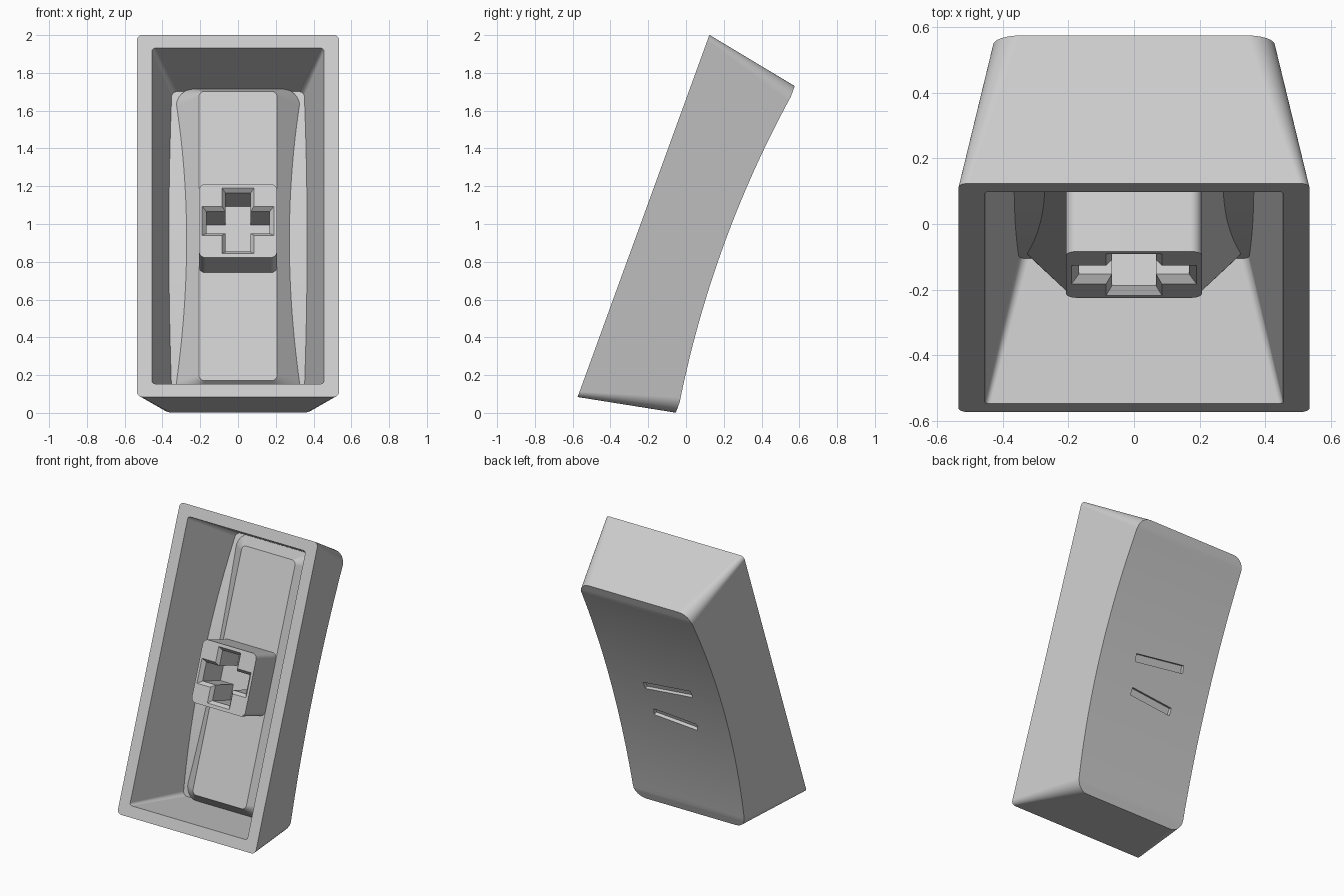
import bpy
import bmesh
from math import cos, sin, pi, radians
from mathutils import Matrix

cube = bpy.data.objects.get("Cube")
if cube:
    bpy.data.objects.remove(cube, do_unlink=True)

# Working frame: x across, u along the cap, depth measured back from the rim
PLACE = Matrix.Translation((0, -0.225, 1.0425)) @ Matrix.Rotation(radians(70), 4, "X")

grey = bpy.data.materials.new("light_grey_plastic")
GREY = (0.6, 0.6, 0.6, 1)
grey.diffuse_color = GREY
grey.use_nodes = True
grey.node_tree.nodes["Principled BSDF"].inputs["Base Color"].default_value = GREY


def rounded(hx, hu, r, depth, steps=8):
    """Rounded rectangle ring at a given depth."""
    ring = []
    for k, (sx, su) in enumerate([(1, 1), (-1, 1), (-1, -1), (1, -1)]):
        for i in range(steps + 1):
            a = (k + i / steps) * pi / 2
            ring.append((sx * (hx - r) + r * cos(a), su * (hu - r) + r * sin(a), -depth))
    return ring


def cross(long_x, long_u, arm_x, arm_u, depth):
    """Plus-shaped ring at a given depth."""
    quarter = [(long_x, arm_u), (arm_x, arm_u), (arm_x, long_u)]
    ring = quarter + [(-x, u) for x, u in reversed(quarter)]
    ring += [(-x, -u) for x, u in ring]
    return [(x, u, -depth) for x, u in ring]


def loft(name, rings):
    """Solid skinned through rings of equal point count."""
    bm = bmesh.new()
    loops = [[bm.verts.new(p) for p in ring] for ring in rings]
    n = len(loops[0])
    for a, b in zip(loops, loops[1:]):
        for i in range(n):
            j = (i + 1) % n
            bm.faces.new((a[i], a[j], b[j], b[i]))
    bm.faces.new(loops[0])
    bm.faces.new(loops[-1])
    bmesh.ops.recalc_face_normals(bm, faces=bm.faces)
    mesh = bpy.data.meshes.new(name)
    bm.to_mesh(mesh)
    bm.free()
    mesh.materials.append(grey)
    obj = bpy.data.objects.new(name, mesh)
    bpy.context.collection.objects.link(obj)
    obj.matrix_world = PLACE
    return obj


def dish(name, offset):
    """Long shallow scoop running across the cap, used as a cutter."""
    us = [-1.1 + 2.2 * i / 40 for i in range(41)]
    curve = [(u, 0.452 + 0.065 * (u / 0.86) ** 2 - offset) for u in us]
    curve += [(1.1, 0.9), (-1.1, 0.9)]
    return loft(name, [[(x, u, -d) for u, d in curve] for x in (-0.8, 0.8)])


def select(obj):
    bpy.ops.object.select_all(action="DESELECT")
    obj.select_set(True)
    bpy.context.view_layer.objects.active = obj


def cut(obj, cutter):
    cutter.hide_render = True
    mod = obj.modifiers.new("cut", "BOOLEAN")
    mod.operation = "DIFFERENCE"
    mod.solver = "EXACT"
    mod.object = cutter
    select(obj)
    bpy.ops.object.modifier_apply(modifier=mod.name)
    bpy.data.objects.remove(cutter, do_unlink=True)


def finish(obj):
    select(obj)
    bpy.ops.object.shade_smooth_by_angle(angle=radians(25))
    mod = obj.modifiers.new("even_shading", "WEIGHTED_NORMAL")
    mod.keep_sharp = True


# Tapered outer shell with a scooped back face
shell = loft("cap_shell", [rounded(0.535, 1.02, 0.03, 0),
                           rounded(0.43, 0.92, 0.085, 0.517)])
cut(shell, dish("dish_cutter", 0))

# Hollow inside, its floor following the scoop
hollow = loft("hollow_cutter", [rounded(0.467, 0.955, 0.015, -0.05),
                                rounded(0.348, 0.859, 0.03, 0.45)])
cut(hollow, dish("floor_cutter", 0.077))
cut(shell, hollow)

# Two slightly splayed slots in the back face
for u, half_length, tilt in [(0.085, 0.19, -7), (-0.17, 0.165, 5)]:
    slot = loft("slot_cutter", [rounded(half_length, 0.026, 0.004, d, 2) for d in (0.405, 0.6)])
    slot.matrix_world = (PLACE @ Matrix.Translation((-0.02, u, 0))
                         @ Matrix.Rotation(radians(tilt), 4, "Z"))
    bpy.context.view_layer.update()
    cut(shell, slot)
finish(shell)

# Raised flat bed with sloping sides on the inner floor
bed = loft("inner_bed", [rounded(0.207, 0.815, 0.03, 0.31),
                         rounded(0.327, 0.875, 0.1, 0.43)])
finish(bed)

# Mounting stem with a chamfered cross socket
stem = loft("mount_stem", [rounded(0.207, 0.207, 0.035, d) for d in (0.075, 0.33)])
socket = loft("socket_cutter", [cross(0.19, 0.185, 0.085, 0.082, 0.05),
                                cross(0.19, 0.185, 0.085, 0.082, 0.075),
                                cross(0.168, 0.165, 0.067, 0.062, 0.1),
                                cross(0.168, 0.165, 0.067, 0.062, 0.4)])
cut(stem, socket)
finish(stem)
